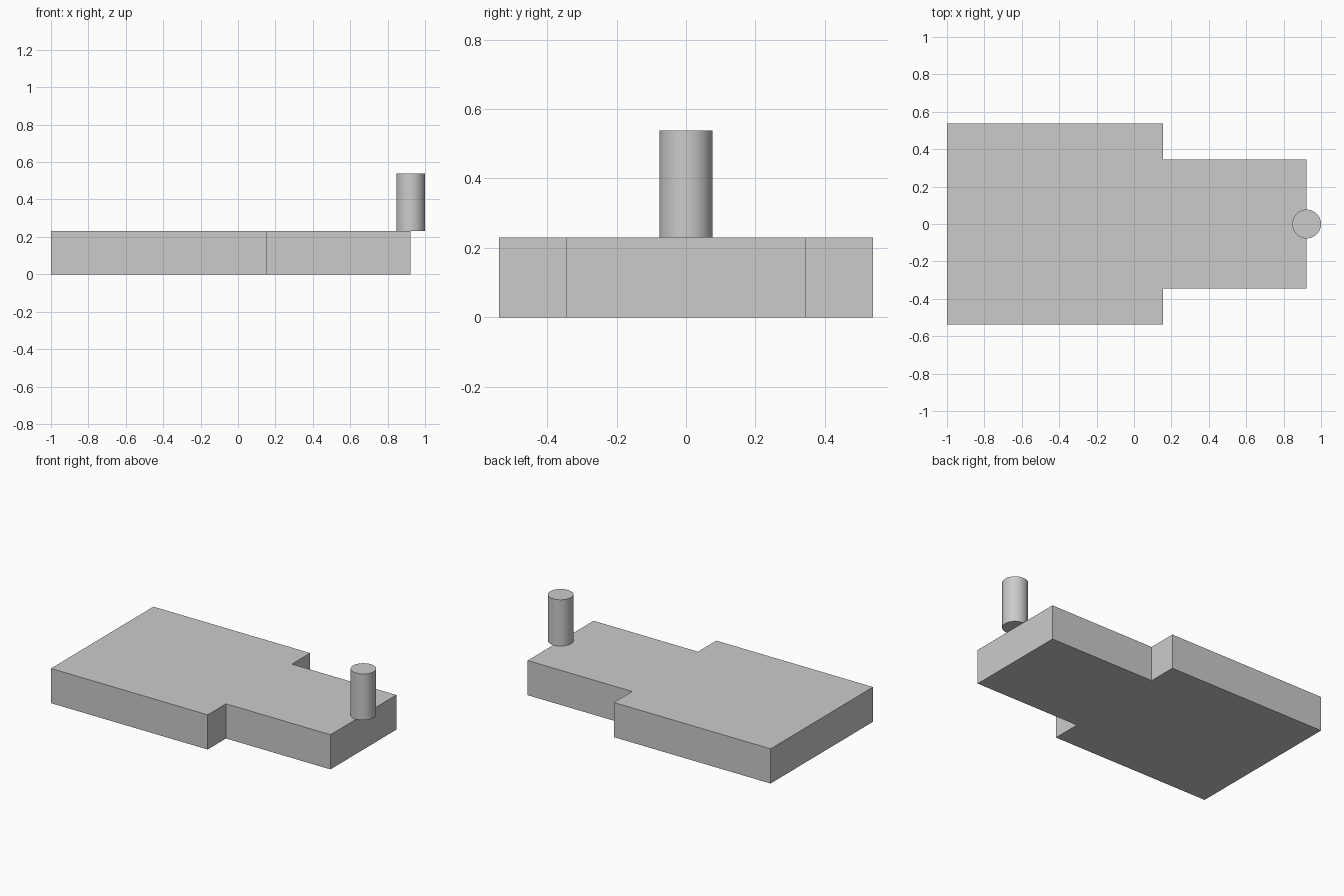
import bpy
import bmesh
import math

cube = bpy.data.objects.get("Cube")
if cube:
    bpy.data.objects.remove(cube, do_unlink=True)

U = 1 / 13  # design unit: the whole model is 26 units long

# Single plain grey
grey = bpy.data.materials.new("plain grey")
grey.use_nodes = True
colour = (0.6, 0.6, 0.6, 1)
grey.diffuse_color = colour
grey.node_tree.nodes["Principled BSDF"].inputs["Base Color"].default_value = colour

# Stepped slab: wide body with a narrower neck, extruded from its outline
half = [(-13, 7), (2, 7), (2, 4.5), (12, 4.5)]
outline = [(x, -y) for x, y in half] + half[::-1]
bm = bmesh.new()
base = bm.faces.new([bm.verts.new((x * U, y * U, 0)) for x, y in outline])
top = bmesh.ops.extrude_face_region(bm, geom=[base])["geom"]
bmesh.ops.translate(bm, vec=(0, 0, 3 * U),
                    verts=[v for v in top if isinstance(v, bmesh.types.BMVert)])
bmesh.ops.recalc_face_normals(bm, faces=bm.faces)
mesh = bpy.data.meshes.new("stepped_slab")
bm.to_mesh(mesh)
bm.free()
slab = bpy.data.objects.new("stepped_slab", mesh)
bpy.context.collection.objects.link(slab)
slab.data.materials.append(grey)

# Upright peg centred on the end edge of the neck
bpy.ops.mesh.primitive_cylinder_add(vertices=48, radius=U, depth=4 * U,
                                    location=(12 * U, 0, 5 * U))
peg = bpy.context.object
peg.name = peg.data.name = "upright_peg"
peg.data.materials.append(grey)
bpy.ops.object.shade_smooth_by_angle(angle=math.radians(30))
